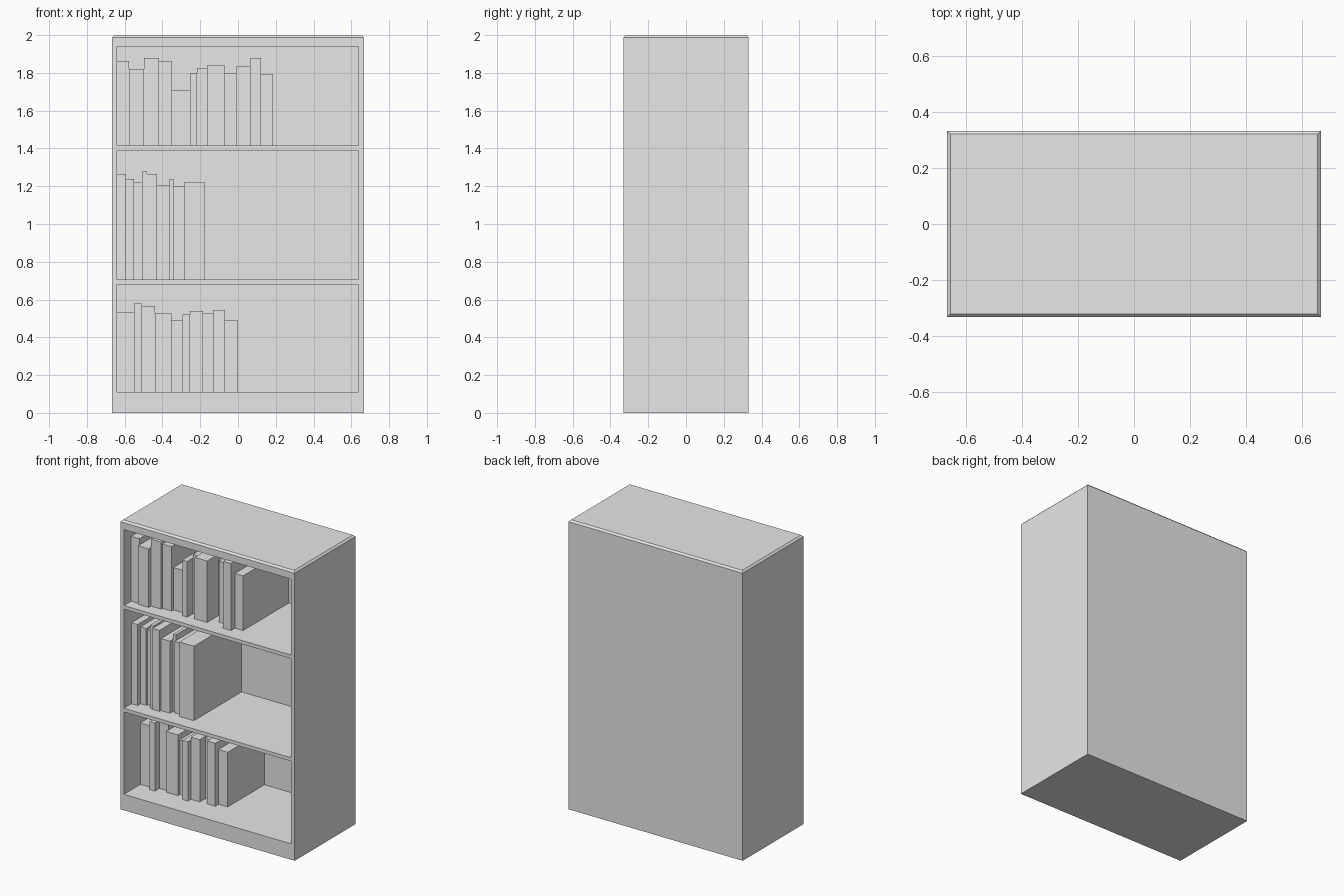
import bpy
import bmesh

if "Cube" in bpy.data.objects:
    bpy.data.objects.remove(bpy.data.objects["Cube"], do_unlink=True)

# One plain grey for everything
grey = bpy.data.materials.new("plain_grey")
grey.use_nodes = True
grey.diffuse_color = (0.8, 0.8, 0.8, 1)
grey.node_tree.nodes["Principled BSDF"].inputs["Base Color"].default_value = (0.8, 0.8, 0.8, 1)

HALF_W, HALF_D, HEIGHT = 0.666, 0.332, 2.0
INNER_L, INNER_R, BACK = -0.64, 0.637, 0.29
FLOOR, CEILING = 0.11, 1.94


def box(name, lo, hi, top_chamfer=0):
    """Box between two corners, optionally with chamfered top edges."""
    bm = bmesh.new()
    bmesh.ops.create_cube(bm, size=1)
    for v in bm.verts:
        v.co = [lo[i] if v.co[i] < 0 else hi[i] for i in range(3)]
    if top_chamfer:
        top = [e for e in bm.edges if all(v.co.z > hi[2] - 1e-5 for v in e.verts)]
        bmesh.ops.bevel(bm, geom=top, offset=top_chamfer, segments=1, affect='EDGES')
    mesh = bpy.data.meshes.new(name)
    bm.to_mesh(mesh)
    bm.free()
    mesh.materials.append(grey)
    obj = bpy.data.objects.new(name, mesh)
    bpy.context.collection.objects.link(obj)
    return obj


# Cabinet with an open recess at the front
cabinet = box("cabinet", (-HALF_W, -HALF_D, 0), (HALF_W, HALF_D, HEIGHT), 0.012)
cutter = box("recess_cutter", (INNER_L, -0.5, FLOOR), (INNER_R, BACK, CEILING))
cut = cabinet.modifiers.new("recess", 'BOOLEAN')
cut.operation = 'DIFFERENCE'
cut.solver = 'EXACT'
cut.object = cutter
bpy.context.view_layer.objects.active = cabinet
bpy.ops.object.modifier_apply(modifier=cut.name)
bpy.data.objects.remove(cutter, do_unlink=True)

# Two shelves, flush with the front
for name, z in (("lower_shelf", 0.705), ("upper_shelf", 1.415)):
    box(name, (INNER_L, -HALF_D, z - 0.025), (INNER_R, BACK, z))

# Rows of books: (right edge, top height, setback from the front)
rows = {
    "upper_book": (1.415, [
        (-0.577, 1.863, 0.08), (-0.497, 1.82, 0.065), (-0.418, 1.878, 0.09),
        (-0.349, 1.86, 0.105), (-0.254, 1.708, 0.125), (-0.217, 1.80, 0.087),
        (-0.164, 1.825, 0.15), (-0.069, 1.84, 0.093), (-0.011, 1.80, 0.22),
        (0.063, 1.835, 0.138), (0.122, 1.878, 0.08), (0.184, 1.793, 0.124)]),
    "middle_book": (0.705, [
        (-0.593, 1.265, 0.082), (-0.55, 1.237, 0.115), (-0.508, 1.22, 0.128),
        (-0.483, 1.278, 0.097), (-0.43, 1.265, 0.09), (-0.362, 1.203, 0.105),
        (-0.341, 1.238, 0.14), (-0.286, 1.198, 0.127), (-0.175, 1.22, 0.1)]),
    "lower_book": (FLOOR, [
        (-0.55, 0.535, 0.18), (-0.508, 0.58, 0.15), (-0.44, 0.567, 0.20),
        (-0.352, 0.53, 0.178), (-0.294, 0.488, 0.20), (-0.254, 0.52, 0.148),
        (-0.186, 0.54, 0.18), (-0.133, 0.53, 0.24), (-0.07, 0.545, 0.183),
        (0.0, 0.488, 0.22)]),
}
for name, (base, books) in rows.items():
    left = INNER_L
    for i, (right, top, setback) in enumerate(books, 1):
        box(f"{name}_{i}", (left, -HALF_D + setback, base), (right, BACK, top))
        left = right
